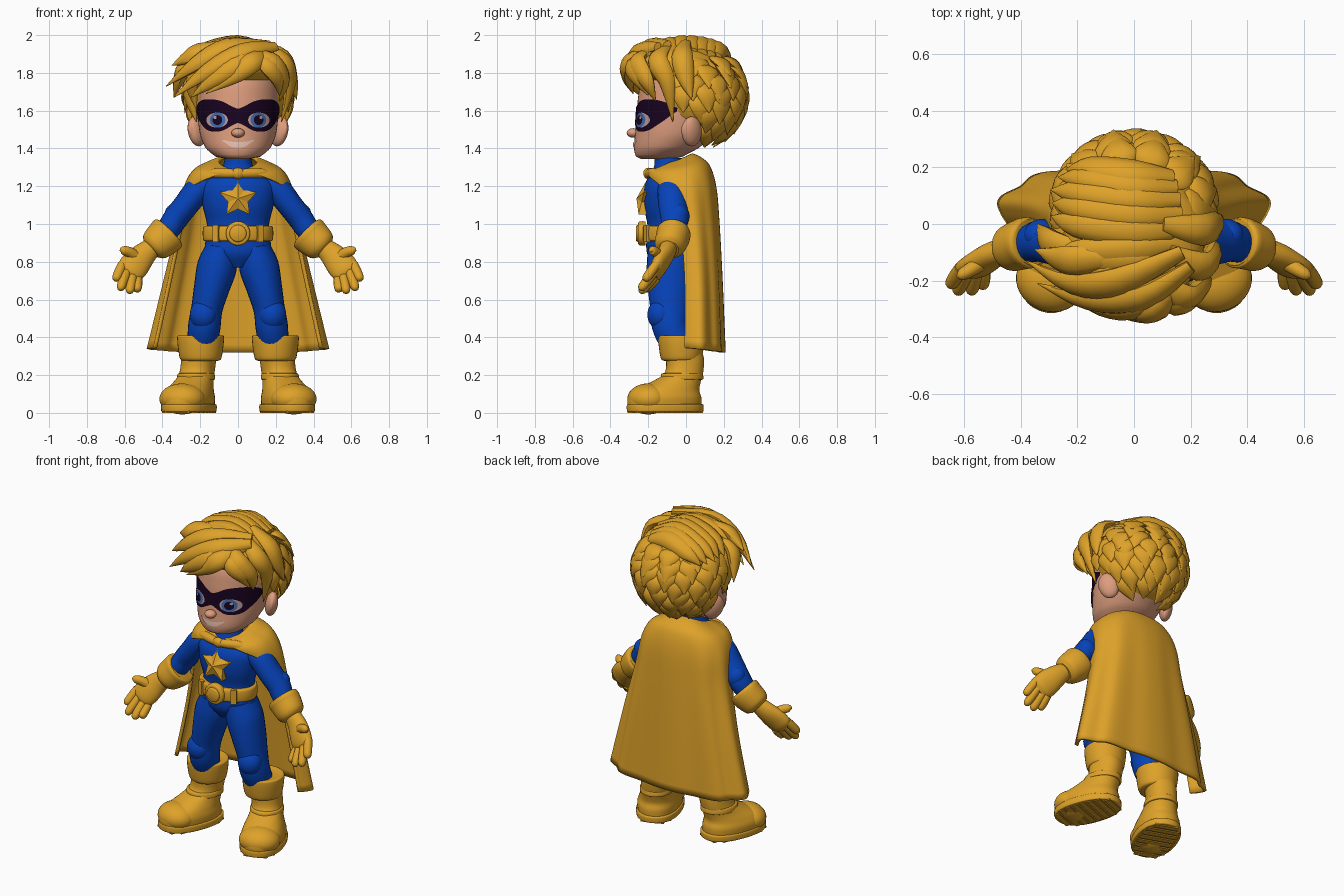
import bpy, bmesh, random
from math import sin, cos, pi, radians, asin, copysign
from mathutils import Vector, Matrix, Euler

random.seed(4)
if "Cube" in bpy.data.objects:
    bpy.data.objects.remove(bpy.data.objects["Cube"])


def material(name, rgb):
    m = bpy.data.materials.new(name)
    m.use_nodes = True
    m.diffuse_color = (*rgb, 1)
    m.node_tree.nodes["Principled BSDF"].inputs["Base Color"].default_value = (*rgb, 1)
    return m


GOLD = material("gold", (.73, .36, .022))
BLUE = material("blue", (.002, .056, .49))
SKIN = material("skin", (.72, .335, .205))
DARK = material("mask_dark", (.009, .001, .014))
WHITE = material("eye_white", (.52, .33, .33))
IRIS = material("iris_blue", (.05, .15, .45))
TEETH = material("teeth", (.82, .55, .45))


def finish(bm, name, mat, mirror=False, angle=45, thick=0):
    bmesh.ops.recalc_face_normals(bm, faces=bm.faces)
    me = bpy.data.meshes.new(name)
    bm.to_mesh(me)
    bm.free()
    ob = bpy.data.objects.new(name, me)
    bpy.context.collection.objects.link(ob)
    me.materials.append(mat)
    for o in bpy.context.selected_objects:
        o.select_set(False)
    ob.select_set(True)
    bpy.context.view_layer.objects.active = ob
    bpy.ops.object.shade_smooth_by_angle(angle=radians(angle))
    if thick:
        mod = ob.modifiers.new("thickness", 'SOLIDIFY')
        mod.thickness, mod.offset = thick, 0
    if mirror:
        ob.modifiers.new("mirror", 'MIRROR')


def sample(rows, k):
    """Smooth interpolation of table rows by their first column."""
    n = len(rows)
    i = max([j for j in range(n - 1) if rows[j][0] <= k] or [0])
    f = (k - rows[i][0]) / (rows[i + 1][0] - rows[i][0])
    quad = zip(rows[max(i - 1, 0)], rows[i], rows[i + 1], rows[min(i + 2, n - 1)])
    return [.5 * (2*q + (r-p)*f + (2*p-5*q+4*r-s)*f*f + (3*q-p-3*r+s)*f**3)
            for p, q, r, s in quad][1:]


def power(v, e):
    return copysign(abs(v) ** e, v)


def skin_grid(bm, grid, closed):
    vs = [[bm.verts.new(p) for p in row] for row in grid]
    n = len(vs[0])
    for a, b in zip(vs, vs[1:]):
        for j in range(n if closed else n - 1):
            bm.faces.new((a[j], a[(j+1) % n], b[(j+1) % n], b[j]))
    if closed:
        bm.faces.new(vs[0])
        bm.faces.new(vs[-1])


def tube(bm, pts, ref=lambda p: Vector((0, 1, 0)), flat=False, sides=24, e=1, fine=5):
    """Loft of ellipses; each point is x, y, z, side radius, depth radius."""
    rows = [(i, *p) for i, p in enumerate(pts)]
    ks = [i / fine for i in range(fine * (len(pts) - 1) + 1)]
    grid = []
    for k in ks:
        x, y, z, ru, rv = sample(rows, k)
        c = Vector((x, y, z))
        t = Vector(sample(rows, min(k + .05, ks[-1]))[:3]) - Vector(sample(rows, max(k - .05, 0))[:3])
        t = Vector((0, 0, 1)) if flat else t.normalized()
        u = ref(c).cross(t).normalized()
        v = t.cross(u)
        ang = [2 * pi * j / sides for j in range(sides)]
        grid.append([c + u * max(ru, .002) * power(cos(a), e) + v * max(rv, .002) * power(sin(a), e)
                     for a in ang])
    skin_grid(bm, grid, True)


def loft(name, mat, pts, mirror=False, **kw):
    bm = bmesh.new()
    tube(bm, pts, **kw)
    finish(bm, name, mat, mirror)


def ball(name, mat, loc, size, rot=(0, 0, 0), mirror=False):
    bm = bmesh.new()
    bmesh.ops.create_uvsphere(bm, u_segments=32, v_segments=20, radius=1,
                              matrix=Matrix.LocRotScale(Vector(loc), Euler(rot), Vector(size)))
    finish(bm, name, mat, mirror)


# Head: rows of height, depth centre, half width, half depth
HEAD = [(1.345, -.15, .06, .09), (1.357, -.14, .12, .125), (1.40, -.105, .17, .17),
        (1.47, -.065, .2, .205), (1.56, -.04, .212, .222), (1.66, -.03, .214, .225),
        (1.76, -.02, .205, .215), (1.86, 0, .16, .17), (1.92, 0, .08, .08)]


def face(a, z, off=0):
    cy, rx, ry = sample(HEAD, z)
    return Vector(((rx + off) * sin(a), cy - (ry + off) * cos(a), z))


bm = bmesh.new()
skin_grid(bm, [[face(2 * pi * j / 48, 1.345 + .575 * i / 50) for j in range(48)] for i in range(51)], True)
finish(bm, "head", SKIN)
ball("nose", SKIN, (0, -.28, 1.482), (.035, .034, .025))
ball("ear", SKIN, (.218, .03, 1.49), (.038, .06, .08), (.2, .15, .65), True)
ball("ear_bowl", SKIN, (.235, .005, 1.495), (.018, .035, .05), (.2, .15, .65), True)


def strip(name, mat, rows, off):
    """Painted band on the face: rows of angle, low and high edge."""
    end = rows[-1][0]
    bm, grid = bmesh.new(), []
    for i in range(-24, 25):
        lo, hi = sample(rows, abs(i) / 24 * end)
        grid.append([face(radians(i / 24 * end), lo + (hi - lo) * j / 8, off) for j in range(9)])
    skin_grid(bm, grid, False)
    finish(bm, name, mat)


def disc(name, mat, x, z, rx, rz, off):
    bm, grid = bmesh.new(), []
    for r in (.02, .35, .7, 1):
        ring = []
        for j in range(25):
            a = 2 * pi * j / 24
            h = z + r * rz * sin(a)
            ring.append(face(asin((x + r * rx * cos(a)) / sample(HEAD, h)[1]), h, off))
        grid.append(ring)
    skin_grid(bm, grid, False)
    finish(bm, name, mat, True)


# Painted face
strip("eye_mask", DARK, [(0, 1.535, 1.61), (25, 1.492, 1.652), (50, 1.497, 1.66),
                         (70, 1.545, 1.645), (87, 1.595, 1.615)], .006)
disc("eye_white", WHITE, .106, 1.55, .055, .04, .009)
disc("iris", IRIS, .102, 1.55, .039, .04, .012)
disc("pupil", DARK, .102, 1.55, .024, .026, .015)
disc("eye_glint", WHITE, .113, 1.564, .008, .008, .017)
strip("teeth", TEETH, [(0, 1.404, 1.433), (13, 1.411, 1.437), (25, 1.438, 1.446)], .005)

# Hair: base masses, then tapered locks
ball("hair_base", GOLD, (0, .06, 1.69), (.26, .24, .25))
ball("hair_top", GOLD, (0, -.05, 1.84), (.25, .245, .12))
CENTRE = Vector((0, 0, 1.7))


def lock(bm, pts, w, t=.036):
    shape = ((.5, .5), (1, 1), (.8, .9), (.03, .05))
    tube(bm, [(*p, w * a, t * b) for p, (a, b) in zip(pts, shape)],
         ref=lambda p: p - CENTRE, sides=10, fine=4)


def dome(c, r, d, k=1):
    d = Vector(d).normalized() * k
    return Vector(c) + Vector([a * b for a, b in zip(r, d)])


def polar(az, el):
    return sin(az) * cos(el), cos(az) * cos(el), sin(el)


bm = bmesh.new()
for i in range(8):  # overlapping pointed tufts round the back
    el = radians(40 - 13 * i)
    reach = radians(86 if el < -.2 else 122)
    n = max(3, int(reach * cos(el) * 4.6))
    for j in range(n + 1):
        az = reach * (2 * (j + .5 * (i % 2)) / n - 1) + random.uniform(-.07, .07)
        if abs(az) > reach + .01:
            continue
        lean, lift = random.uniform(-.05, .09), random.uniform(0, .05)
        pts = [dome((0, .06, 1.685), (.26, .24, .25), polar(az + s * lean, el + d), k)
               for d, k, s in ((.25, .92, 0), (.08, 1.02, 0), (-.1, 1.08, .4), (-.36, 1.13 + lift, 1))]
        lock(bm, pts, .066, .022)
finish(bm, "hair_tufts", GOLD)

bm = bmesh.new()
for i in range(9):  # long locks swept over the crown
    y = -.9 + .2 * i
    j, flick = random.uniform(-.1, .1), random.uniform(1.06, 1.15)
    path = ((.6, y, .8, .95), (0, y * 1.1, 1 + j, 1), (-.65, y + j, .7, 1.03), (-1, y * .9 + 2 * j, .3 + j, flick))
    lock(bm, [dome((0, .005, 1.76), (.295, .295, .205), p[:3], p[3]) for p in path], .058)
finish(bm, "hair_crown", GOLD)

FRINGE = [
    ((.17, -.17, 1.92), (.02, -.29, 1.86), (-.12, -.29, 1.77), (-.25, -.23, 1.67)),
    ((.20, -.15, 1.94), (.03, -.26, 1.91), (-.16, -.27, 1.81), (-.34, -.21, 1.67)),
    ((.17, -.1, 1.95), (-.05, -.2, 1.94), (-.22, -.21, 1.85), (-.38, -.13, 1.73)),
    ((.15, -.2, 1.9), (.08, -.3, 1.86), (-.01, -.31, 1.79), (-.17, -.28, 1.69)),
    ((.1, -.2, 1.91), (.18, -.26, 1.86), (.24, -.21, 1.76), (.22, -.16, 1.65)),
    ((.12, -.1, 1.94), (.24, -.15, 1.87), (.275, -.1, 1.75), (.23, -.07, 1.54)),
    ((.1, -.25, 1.88), (.16, -.28, 1.84), (.21, -.25, 1.77), (.22, -.2, 1.68)),
    ((-.1, -.2, 1.9), (-.21, -.17, 1.81), (-.24, -.13, 1.72), (-.22, -.12, 1.61)),
    ((.1, 0, 1.96), (.24, -.02, 1.89), (.285, 0, 1.77), (.31, .03, 1.66)),
    ((-.15, -.1, 1.9), (-.27, -.08, 1.84), (-.31, -.05, 1.77), (-.34, 0, 1.67)),
    ((-.05, -.12, 1.95), (-.2, -.13, 1.92), (-.27, -.12, 1.88), (-.35, -.09, 1.84)),
    ((-.2, -.05, 1.88), (-.25, -.05, 1.76), (-.25, -.05, 1.66), (-.22, -.06, 1.54))]
bm = bmesh.new()
for path in FRINGE:
    lock(bm, path, .056)
finish(bm, "hair_fringe", GOLD)

# Torso, belt and star
loft("torso", BLUE, [(0, -.09, z, w, d) for z, w, d in (
    (.77, .06, .07), (.84, .165, .115), (.92, .172, .12), (1.0, .165, .115), (1.1, .188, .135),
    (1.2, .195, .13), (1.26, .14, .1), (1.3, .085, .08), (1.35, .07, .075))], flat=True, sides=40)
loft("belt", GOLD, [(0, -.1, z, w, w - .05) for z, w in (
    (.91, .17), (.915, .183), (.95, .187), (.985, .183), (.99, .17))], flat=True, sides=40)
for name, r, y in (("buckle_rim", .064, -.245), ("buckle_face", .045, -.256)):
    loft(name, GOLD, [(0, y + d, .95, r * s, r * s) for d, s in ((.03, 1), (0, 1), (-.008, .85))],
         ref=lambda p: Vector((0, 0, 1)), sides=32, fine=2)
bm = bmesh.new()
bmesh.ops.create_cube(bm, matrix=Matrix.LocRotScale(Vector((.115, -.206, .95)), Euler((0, 0, .45)),
                                                    Vector((.035, .025, .09))))
finish(bm, "belt_loop", GOLD, True)

bm = bmesh.new()
rim, back = [], []
for i in range(10):
    r, a = (.056 if i % 2 else .104), pi / 2 + i * pi / 5
    z = r * sin(a)
    rim.append(bm.verts.new((r * cos(a), -.23 + .25 * z, 1.135 + z)))
    back.append(bm.verts.new((r * cos(a), -.19 + .25 * z, 1.135 + z)))
tip = bm.verts.new((0, -.262, 1.135))
for i in range(10):
    j = (i + 1) % 10
    bm.faces.new((rim[i], rim[j], tip))
    bm.faces.new((rim[i], back[i], back[j], rim[j]))
bm.faces.new(back)
finish(bm, "chest_star", GOLD, angle=10)

# Arms and gloves
loft("arm", BLUE, [(.14, -.075, 1.22, .055, .065), (.21, -.075, 1.18, .07, .076), (.275, -.07, 1.1, .067, .076),
                   (.33, -.06, 1.03, .066, .074), (.37, -.07, .97, .062, .066), (.42, -.08, .91, .055, .055)], True)
ball("elbow_pad", BLUE, (.325, -.04, 1.04), (.06, .058, .07), (0, .6, 0), True)
loft("glove_cuff", GOLD, [(.36, -.065, .96, .085, .082), (.367, -.066, .953, .1, .09), (.39, -.07, .93, .1, .09),
                          (.44, -.088, .885, .086, .08), (.46, -.093, .867, .06, .055)], True)
loft("palm", GOLD, [(.45, -.09, .88, .05, .045), (.5, -.11, .835, .066, .045), (.545, -.14, .785, .078, .042),
                    (.575, -.16, .745, .07, .035), (.59, -.168, .725, .03, .015)], True)
bm = bmesh.new()
side = Vector((.73, 0, .68))
for k, end in ((-.055, (.535, -.225, .645)), (-.02, (.575, -.245, .635)),
               (.02, (.625, -.245, .65)), (.055, (.65, -.22, .70))):
    a, b = Vector((.57, -.155, .752)) + side * k, Vector(end)
    tube(bm, [(*a.lerp(b, s), r, r) for s, r in ((0, .024), (.4, .026), (.8, .024), (.95, .016), (1, .004))], sides=12)
tube(bm, [(.53, -.13, .82, .03, .03), (.575, -.16, .85, .028, .026), (.61, -.18, .86, .022, .02),
          (.625, -.185, .858, .004, .004)], sides=12)
finish(bm, "fingers", GOLD, True)

# Legs and boots
loft("leg", BLUE, [(.09, -.09, .88, .08, .11), (.11, -.088, .78, .105, .12), (.14, -.087, .66, .094, .115),
                   (.165, -.087, .55, .083, .102), (.178, -.085, .46, .086, .095), (.188, -.05, .37, .08, .085)], True)
ball("knee_pad", BLUE, (.183, -.136, .52), (.073, .068, .08), (0, 0, .3), True)
heel = Vector((-.34, .94, 0))
boot = dict(mirror=True, flat=True, ref=lambda p: heel, sides=36)
loft("boot", GOLD, [(.262, -.113, .03, .123, .2), (.262, -.113, .08, .126, .2), (.255, -.1, .12, .115, .175),
                    (.235, -.052, .165, .098, .132), (.218, -.012, .21, .09, .102), (.208, -.005, .28, .09, .1),
                    (.205, -.018, .33, .095, .1)], e=.9, **boot)
ball("toe_cap", GOLD, (.295, -.2, .074), (.123, .109, .082), (0, 0, .35), True)
loft("boot_strap", GOLD, [(.222, -.021, z, w, w + .016) for z, w in (
    (.175, .09), (.18, .099), (.205, .096), (.21, .087))], **boot)
loft("boot_cuff", GOLD, [(.198, -.025, z, w, w - .002) for z, w in (
    (.275, .09), (.285, .108), (.33, .118), (.39, .124), (.41, .118), (.405, .085))], **boot)
loft("sole", GOLD, [(.26, -.11, z, w, w + .078) for z, w in (
    (.005, .122), (.01, .13), (.04, .131), (.046, .124))], e=.88, **boot)
bm = bmesh.new()
for i in range(8):
    s = (i - 3.5) / 4
    loc = Vector((.26, -.11, .005)) + heel * s * .195
    bmesh.ops.create_cube(bm, matrix=Matrix.LocRotScale(
        loc, Euler((0, 0, .347)), Vector((.22 * (1 - s ** 4) ** .5, .034, .01))))
finish(bm, "sole_tread", GOLD, True)

# Cape: rows of order, height, width, depth, centre, wrap angle, front drop, fold
CAPE = [(0, 1.365, .10, .09, -.06, 172, .08, 0), (1, 1.345, .165, .135, -.06, 168, .075, 0),
        (2, 1.30, .235, .16, -.04, 150, .055, 0), (3, 1.19, .28, .165, -.015, 118, .02, .01),
        (4, 1.0, .31, .155, .01, 102, 0, .02), (5, .7, .375, .145, .035, 102, -.02, .03),
        (6, .32, .462, .155, .04, 103, -.04, .035)]
bm, grid = bmesh.new(), []
for i in range(37):
    z, w, d, cy, wrap, drop, fold = sample(CAPE, i / 6)
    row = []
    for j in range(-48, 49):
        a = radians(wrap) * j / 48
        k = 1 + fold * cos(9 * a)
        row.append((w * k * power(sin(a), .8), cy + d * k * power(cos(a), .8), z - drop * (1 - cos(a)) / 2))
    grid.append(row)
skin_grid(bm, grid, False)
finish(bm, "cape", GOLD, thick=.02)
loft("cape_collar", GOLD, [(.2, -.13, 1.24, .008, .01), (.13, -.165, 1.268, .025, .025),
                           (.05, -.19, 1.268, .026, .025), (0, -.2, 1.266, .02, .02)], True, sides=16)
ball("cape_knot", GOLD, (0, -.2, 1.268), (.035, .026, .03))
